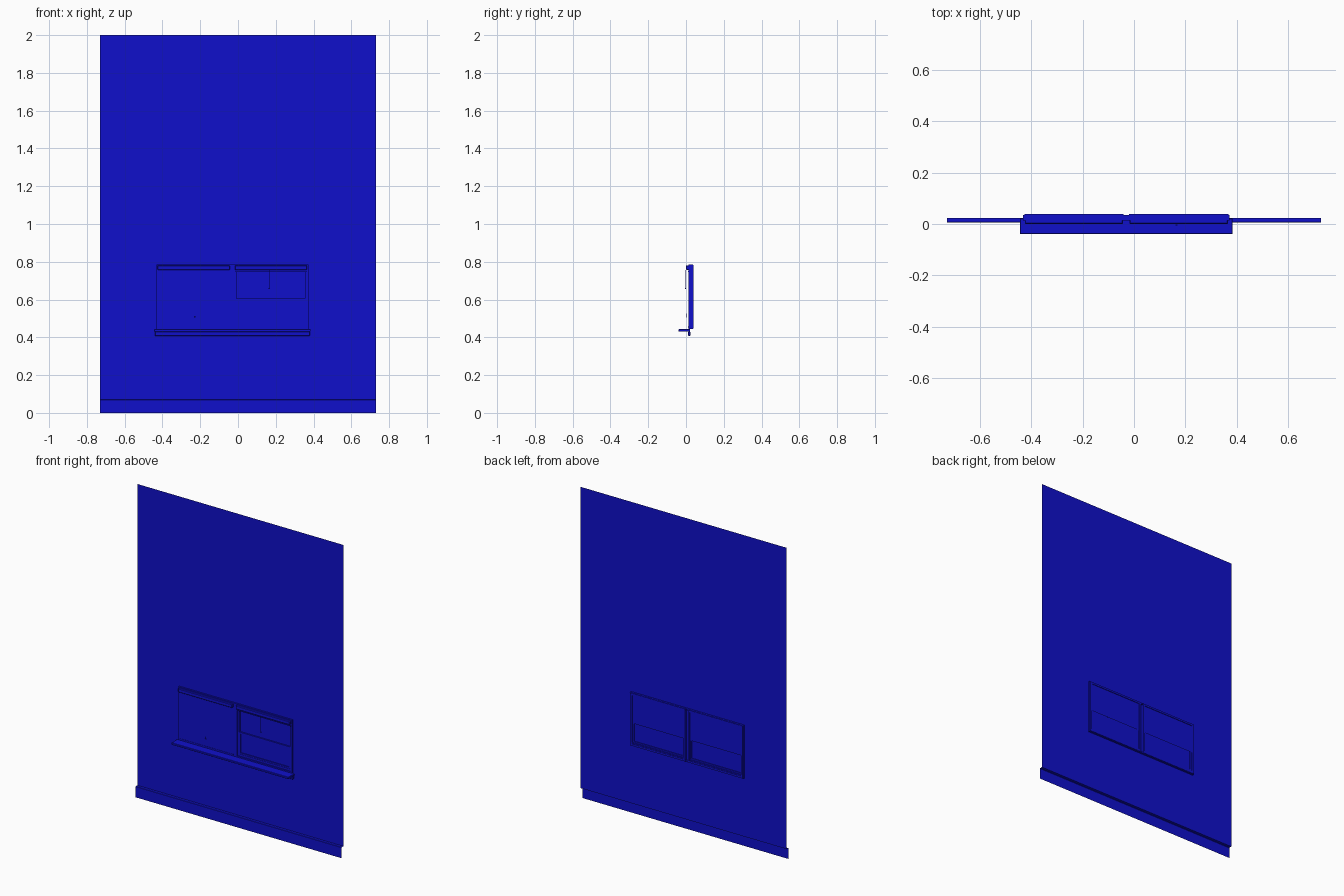
import bpy, bmesh
from mathutils import Vector

if "Cube" in bpy.data.objects:
    bpy.data.objects.remove(bpy.data.objects["Cube"])

blue = bpy.data.materials.new("blue")
blue.diffuse_color = (0.005, 0.005, 0.6, 1)
blue.use_nodes = True
blue.node_tree.nodes["Principled BSDF"].inputs["Base Color"].default_value = blue.diffuse_color


def make(name, bm):
    mesh = bpy.data.meshes.new(name)
    bm.to_mesh(mesh)
    bm.free()
    ob = bpy.data.objects.new(name, mesh)
    bpy.context.collection.objects.link(ob)
    mesh.materials.append(blue)
    return ob


def add_box(bm, x, y, z):
    verts = bmesh.ops.create_cube(bm, size=1)["verts"]
    for v in verts:
        v.co = Vector([r[0] if c < 0 else r[1] for c, r in zip(v.co, (x, y, z))])


def box(name, x, y, z, bevel=0):
    bm = bmesh.new()
    add_box(bm, x, y, z)
    if bevel:
        bmesh.ops.bevel(bm, geom=bm.edges[:], offset=bevel, segments=1, affect='EDGES')
    return make(name, bm)


def panel(name, x, z, y):
    # single upright sheet facing the front
    bm = bmesh.new()
    bm.faces.new([bm.verts.new(p) for p in
                  ((x[0], y, z[0]), (x[1], y, z[0]), (x[1], y, z[1]), (x[0], y, z[1]))])
    return make(name, bm)


def frame(name, x, y, z, t):
    # rectangular ring: outer size x by z, border width t, depth y
    loops = []
    bm = bmesh.new()
    for inset, depth in ((0, y[0]), (t, y[0]), (t, y[1]), (0, y[1])):
        a, b, c, d = x[0] + inset, x[1] - inset, z[0] + inset, z[1] - inset
        loops.append([bm.verts.new(p) for p in
                      ((a, depth, c), (b, depth, c), (b, depth, d), (a, depth, d))])
    for i in range(4):
        p, q = loops[i], loops[(i + 1) % 4]
        for k in range(4):
            n = (k + 1) % 4
            bm.faces.new((p[k], p[n], q[n], q[k]))
    bmesh.ops.recalc_face_normals(bm, faces=bm.faces)
    return make(name, bm)


W, WALL = 0.73, 0.024
L, R, MID = -0.432, 0.372, -0.03
BOT, TOP = 0.445, 0.785

# wall sheet with a window opening
bm = bmesh.new()
xs, zs = (-W, L, R, W), (0.07, BOT, TOP, 2.0)
grid = [[bm.verts.new((x, WALL, z)) for x in xs] for z in zs]
for j in range(3):
    for i in range(3):
        if (i, j) != (1, 1):
            bm.faces.new((grid[j][i], grid[j][i + 1], grid[j + 1][i + 1], grid[j + 1][i]))
make("wall", bm)

# open-backed skirting strip
bm = bmesh.new()
rows = [[bm.verts.new((x, y, z)) for x in (-W, W)]
        for y, z in ((0.006, 0), (0.006, 0.068), (0.008, 0.07), (WALL, 0.07))]
for p, q in zip(rows, rows[1:]):
    bm.faces.new((p[0], p[1], q[1], q[0]))
make("skirting", bm)

# casing, mullion, sill and apron
frame("window_casing", (L, R), (0.014, 0.036), (BOT, TOP), 0.008)
box("mullion", (MID - 0.014, MID + 0.014), (0.014, 0.026), (BOT, TOP))
box("window_sill", (-0.445, 0.385), (-0.039, 0.022), (0.43, 0.443), 0.002)
box("sill_apron", (-0.44, 0.38), (0.011, WALL), (0.408, 0.43), 0.002)

# two sash bays: upper pane set outwards, lower sash set inwards
for side, a, b in (("left", L + 0.004, MID - 0.01), ("right", MID + 0.01, R - 0.004)):
    frame(side + "_bay_frame", (a, b), (0.02, 0.039), (BOT + 0.002, TOP - 0.002), 0.012)
    x = (a + 0.011, b - 0.011)
    panel(side + "_upper_pane", x, (0.59, TOP - 0.01), 0.035)
    frame(side + "_lower_sash", x, (0.022, 0.031), (0.465, 0.606), 0.01)
    panel(side + "_lower_pane", x, (0.47, 0.60), 0.027)
    box(side + "_bay_bottom", x, (0.02, 0.036), (BOT + 0.003, 0.466))

# blinds: left one lowered, right one rolled up, each with a pull cord
for side, a, b, bottom, cx, cord in (("left", L + 0.006, MID - 0.013, 0.455, -0.23, (0.51, 0.525)),
                                     ("right", MID + 0.013, R - 0.006, 0.75, 0.165, (0.66, 0.757))):
    box(side + "_blind_head", (a, b), (0.0, 0.026), (0.757, 0.781), 0.003)
    panel(side + "_blind_sheet", (a, b), (bottom, 0.765), 0.012)
    box(side + "_blind_hem", (a, b), (0.01, 0.014), (bottom - 0.004, bottom + 0.002))
    y = 0.004 if side == "left" else -0.003
    box(side + "_blind_cord", (cx - 0.001, cx + 0.001), (y - 0.001, y + 0.001), cord)
    box(side + "_cord_pull", (cx - 0.004, cx + 0.004), (y - 0.002, y + 0.002),
        (cord[0] - 0.004, cord[0] + 0.002))
